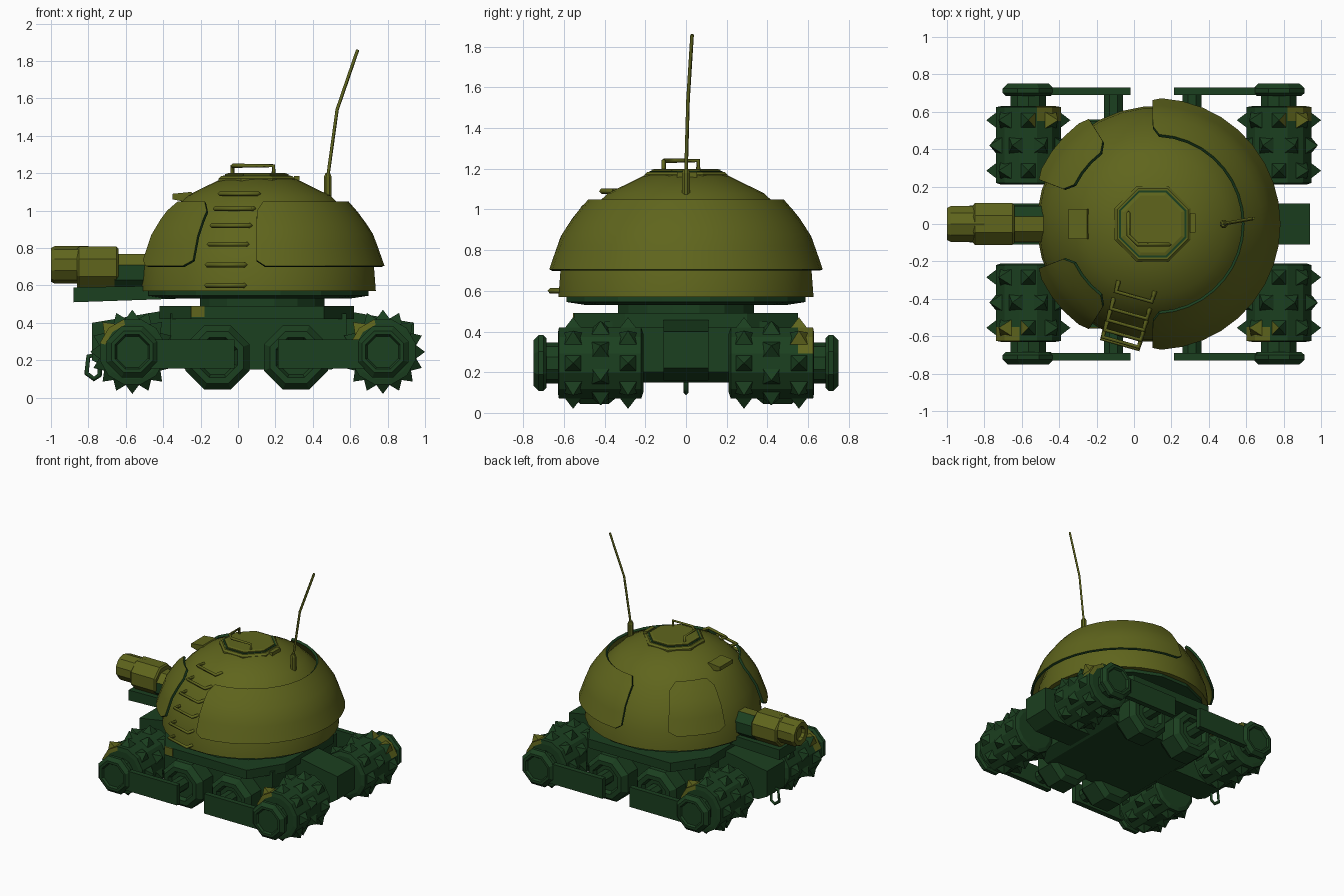
import bpy, bmesh, math
from mathutils import Vector

cube = bpy.data.objects.get("Cube")
if cube:
    bpy.data.objects.remove(cube, do_unlink=True)


def material(name, rgb):
    m = bpy.data.materials.new(name)
    m.use_nodes = True
    m.diffuse_color = (*rgb, 1)
    m.node_tree.nodes["Principled BSDF"].inputs["Base Color"].default_value = (*rgb, 1)
    return m


OLIVE = material("olive paint", (0.115, 0.13, 0.012))
GREEN = material("dark green paint", (0.011, 0.05, 0.014))


def activate(ob):
    bpy.ops.object.select_all(action='DESELECT')
    ob.select_set(True)
    bpy.context.view_layer.objects.active = ob


def finish(name, bm, mats, smooth=0, rule=None, recalc=True):
    if recalc:
        bmesh.ops.recalc_face_normals(bm, faces=bm.faces)
    bm.normal_update()
    if rule:
        for f in bm.faces:
            f.material_index = int(rule(f.calc_center_median(), f.normal))
    me = bpy.data.meshes.new(name)
    bm.to_mesh(me)
    bm.free()
    for m in mats:
        me.materials.append(m)
    ob = bpy.data.objects.new(name, me)
    bpy.context.collection.objects.link(ob)
    if smooth:
        activate(ob)
        bpy.ops.object.shade_smooth_by_angle(angle=math.radians(smooth))
    return ob


def place(axis, r, a, h):
    c, s = r * math.cos(a), r * math.sin(a)
    return Vector({'x': (h, c, s), 'y': (c, h, s), 'z': (c, s, h)}[axis])


def add_lathe(bm, profile, n, axis, origin):
    """Stack of rings (radius, height) about an axis, capped at both ends."""
    rings = [[bm.verts.new(Vector(origin) + place(axis, r, math.tau * (i + .5) / n, h))
              for i in range(n)] for r, h in profile]
    for a, b in zip(rings, rings[1:]):
        for i in range(n):
            j = (i + 1) % n
            bm.faces.new((a[i], a[j], b[j], b[i]))
    bm.faces.new(rings[0])
    bm.faces.new(rings[-1])


def lathe(name, profile, n, axis, origin, mats, smooth=0, rule=None):
    bm = bmesh.new()
    add_lathe(bm, profile, n, axis, origin)
    return finish(name, bm, mats, smooth, rule)


def prism(name, outline, h0, h1, mat, axis='y'):
    """Outline in x and z extruded along y, or in x and y extruded along z."""
    bm = bmesh.new()
    rings = [[bm.verts.new((u, h, v) if axis == 'y' else (u, v, h)) for u, v in outline]
             for h in (h0, h1)]
    for ring in rings:
        bm.faces.new(ring)
    for i in range(len(outline)):
        bm.faces.new((rings[0][i - 1], rings[0][i], rings[1][i], rings[1][i - 1]))
    return finish(name, bm, [mat])


def box(name, x0, x1, y0, y1, z0, z1, mat):
    return prism(name, [(x0, z0), (x1, z0), (x1, z1), (x0, z1)], y0, y1, mat)


def tube(name, points, radius, mat, closed=False):
    cu = bpy.data.curves.new(name, 'CURVE')
    cu.dimensions = '3D'
    cu.bevel_depth, cu.bevel_resolution, cu.use_fill_caps = radius, 0, True
    sp = cu.splines.new('POLY')
    sp.points.add(len(points) - 1)
    sp.use_cyclic_u = closed
    for p, co in zip(sp.points, points):
        p.co = (*co, 1)
    cu.materials.append(mat)
    ob = bpy.data.objects.new(name, cu)
    bpy.context.collection.objects.link(ob)
    activate(ob)
    bpy.ops.object.convert(target='MESH')


def radius_at(profile, z):
    for (r0, z0), (r1, z1) in zip(profile, profile[1:]):
        if z <= z1:
            return r0 + (r1 - r0) * (z - z0) / (z1 - z0)
    return profile[-1][0]


# Turret dome
CX = 0.11
DOME = [(.63, .57), (.62, .7), (.57, .84), (.48, .99), (.385, 1.08), (.2, 1.17)]
PLATE = [(.675, .7), (.615, .87), (.55, .97), (.48, 1.05)]
lathe("turret_dome", DOME, 32, 'z', (CX, 0, 0), [OLIVE], 35)
lathe("turret_underside", [(.5, .53), (.6, .545), (.6, .575)], 16, 'z', (CX, 0, 0), [GREEN])
lathe("turret_ring", [(.34, .46), (.34, .545)], 16, 'z', (CX + .02, 0, 0), [GREEN])


# Armour plates wrapped around the dome, with clipped corners
def armour(name, columns, rows=6):
    bm = bmesh.new()
    grid = []
    for deg, lo, hi in columns:
        zs = [lo + (hi - lo) * k / rows for k in range(rows + 1)]
        grid.append([bm.verts.new(Vector((CX, 0, 0)) + place(
            'z', radius_at(PLATE, z), math.radians(deg), z)) for z in zs])
    for a, b in zip(grid, grid[1:]):
        for k in range(rows):
            bm.faces.new((a[k], b[k], b[k + 1], a[k + 1]))
    ob = finish(name, bm, [OLIVE, GREEN], recalc=False)
    mod = ob.modifiers.new("thickness", 'SOLIDIFY')
    mod.thickness, mod.offset, mod.material_offset_rim = .018, -1, 1
    activate(ob)
    bpy.ops.object.modifier_apply(modifier=mod.name)
    bpy.ops.object.shade_smooth_by_angle(angle=math.radians(35))


def clipped(a0, a1, inset, steps):
    inner = [a0 + inset + (a1 - a0 - 2 * inset) * i / steps for i in range(steps + 1)]
    return [(a0, .735, 1.0)] + [(a, .705, 1.05) for a in inner] + [(a1, .735, 1.0)]


armour("large_armour_plate", clipped(-91, 91, 4, 18))
armour("front_armour_plate", clipped(201, 238, 5, 3))
armour("rear_armour_plate", clipped(122, 159, 5, 3))

# Ladder rungs up the front of the dome
out = place('z', 1, math.radians(254), 0)
side = Vector((-out.y, out.x, 0))
for i, z in enumerate((.6, .71, .82, .92, 1.01, 1.09)):
    r = radius_at(DOME, z)
    pts = [Vector((CX, 0, z)) + out * (r + d) + side * s
           for d, s in ((-.02, -.1), (.04, -.1), (.04, .1), (-.02, .1))]
    tube(f"ladder_rung_{i + 1}", pts, .013, OLIVE)

# Roof hatch with handle, hinge and sight
HX = .1
lathe("hatch_collar", [(.22, 1.13), (.22, 1.172), (.205, 1.185)], 8, 'z', (HX, 0, 0), [OLIVE])
lathe("hatch_gap", [(.195, 1.17), (.195, 1.188)], 8, 'z', (HX, 0, 0), [GREEN])
lathe("hatch_lid", [(.183, 1.17), (.183, 1.195), (.165, 1.2)], 8, 'z', (HX, 0, 0), [OLIVE])
tube("hatch_handle", [(-.03, .06, 1.19), (-.03, .06, 1.24), (-.03, -.06, 1.24),
                      (.02, -.11, 1.24), (.19, -.11, 1.24), (.19, -.11, 1.19)], .011, OLIVE)
box("hatch_hinge", .3, .33, -.045, .055, 1.1, 1.185, OLIVE)
prism("sight_hood", [(-.35, 1.06), (-.35, 1.09), (-.25, 1.1), (-.2, 1.03)], -.08, .08, OLIVE)

# Antenna
lathe("antenna_base", [(.022, 1.0), (.022, 1.18), (.014, 1.2)], 8, 'z', (.48, 0, 0), [OLIVE])
tube("antenna", [(.48, 0, 1.18), (.53, .01, 1.54), (.64, .03, 1.86)], .009, OLIVE)

# Gun
lathe("gun_mantlet", [(.105, -.66), (.105, -.42)], 8, 'x', (0, 0, .67), [GREEN, OLIVE],
      rule=lambda c, n: n.z > .3 and c.y < .02)
lathe("gun_sleeve", [(.11, -.86), (.122, -.85), (.122, -.65), (.11, -.64)], 8, 'x',
      (0, 0, .695), [OLIVE, GREEN], rule=lambda c, n: n.z < -.8)
lathe("gun_barrel", [(.05, -.97), (.055, -.995), (.09, -1.0), (.1, -.98), (.1, -.8)], 10, 'x',
      (0, 0, .71), [OLIVE])
prism("gun_cradle", [(-.88, .51), (-.3, .53), (-.3, .6), (-.88, .59)], -.1, .1, GREEN)

# Hull
prism("hull_beam", [(-.78, .2), (-.7, .16), (.85, .16), (.94, .22), (.94, .4), (.6, .46),
                    (.45, .49), (-.25, .49), (-.78, .4)], -.11, .11, GREEN)
prism("hull_body", [(-.36, .2), (-.28, .15), (.5, .15), (.58, .2), (.58, .45), (-.36, .45)],
      -.4, .4, GREEN)
prism("hull_deck", [(-.25, -.55), (.46, -.55), (.62, -.3), (.62, .3), (.46, .55), (-.25, .55),
                    (-.42, .3), (-.42, -.3)], .42, .49, GREEN, 'z')
box("hull_paint_patch", -.25, -.18, -.555, -.547, .43, .49, OLIVE)
tube("tow_shackle", [(-.76, 0, .23), (-.8, 0, .22), (-.81, 0, .13), (-.77, 0, .1),
                     (-.74, 0, .12), (-.74, 0, .18)], .013, GREEN, True)


# Spiked roller: drum plus staggered square pyramids, painted on one outer shoulder
def spiked_roller(name, x, s):
    z, r, n = .245, .18, 12
    bm = bmesh.new()
    add_lathe(bm, [(.15, s * .21), (r, s * .22), (r, s * .55), (r, s * .625), (.15, s * .63)],
              n, 'y', (x, 0, z))
    for row, y in enumerate((.285, .42, .555)):
        for k in range(8):
            a = math.tau * (k + row % 2 / 2) / 8
            base = [bm.verts.new(Vector((x, 0, z)) + place('y', r - .01, a + da, s * (y + dy)))
                    for da, dy in ((-.27, -.047), (.27, -.047), (.27, .047), (-.27, .047))]
            tip = bm.verts.new(Vector((x, 0, z)) + place('y', r + .045, a, s * y))
            bm.faces.new(base)
            for i in range(4):
                bm.faces.new((base[i], base[(i + 1) % 4], tip))

    def patch(c, n):
        return abs(c.y) > .54 and .03 < (c.x - x) * s < .17 and c.z > z + .06
    finish(name, bm, [GREEN, OLIVE], rule=patch)


# Running gear, repeated on both sides
for label, s in (("front", -1), ("rear", 1)):
    for end, x, wx in (("gun_end", -.565, -.11), ("far_end", .775, .31)):
        tag = f"{label}_{end}"
        spiked_roller(f"{tag}_spiked_roller", x, s)
        lathe(f"{tag}_axle", [(.1, s * .6), (.1, s * .7)], 10, 'y', (x, 0, .245), [GREEN])
        lathe(f"{tag}_hub_cap", [(.13, s * .685), (.148, s * .7), (.148, s * .725),
                                 (.12, s * .75), (.1, s * .75), (.09, s * .735)], 8, 'y',
              (x, 0, .245), [GREEN])
        lathe(f"{tag}_road_wheel", [(.15, s * .34), (.185, s * .38), (.185, s * .52),
                                    (.15, s * .56), (.115, s * .56), (.1, s * .53)], 8, 'y',
              (wx, 0, .215), [GREEN])
        lathe(f"{tag}_wheel_axle", [(.055, s * .5), (.055, s * .7)], 8, 'y', (wx, 0, .23), [GREEN])
        near, far = (x, -.02) if x < 0 else (.215, x)
        prism(f"{tag}_swing_arm", [(near, .155), (far, .155), (far, .31), (near, .31)],
              s * .69, s * .73, GREEN)
